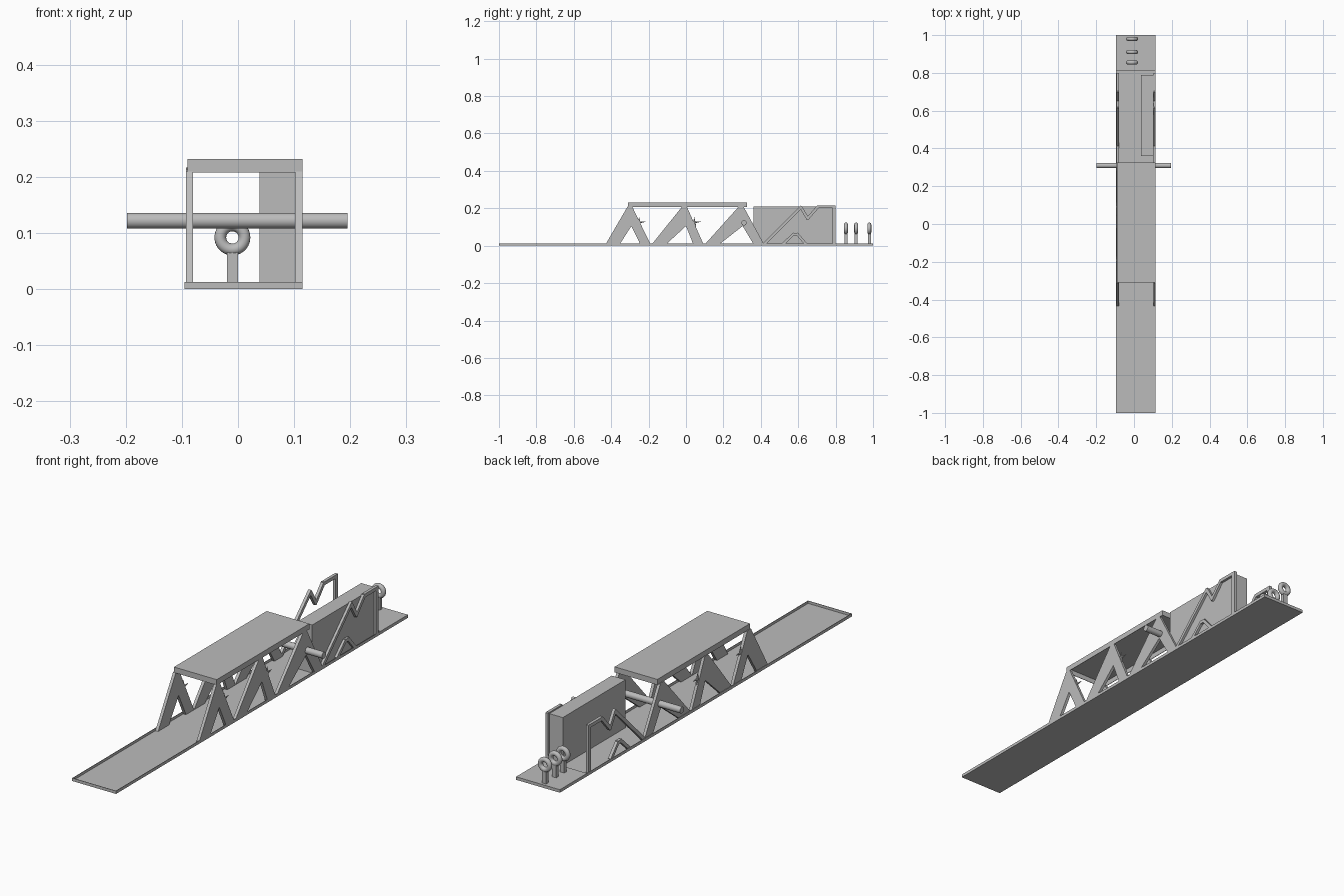
import bpy, bmesh, math
from mathutils import Vector

cube = bpy.data.objects.get("Cube")
if cube:
    bpy.data.objects.remove(cube, do_unlink=True)

grey = bpy.data.materials.new("plain grey")
grey.use_nodes = True
grey.diffuse_color = (0.5, 0.5, 0.5, 1)
grey.node_tree.nodes["Principled BSDF"].inputs["Base Color"].default_value = (0.5, 0.5, 0.5, 1)


def finish(name, bm):
    bmesh.ops.recalc_face_normals(bm, faces=bm.faces)
    mesh = bpy.data.meshes.new(name)
    bm.to_mesh(mesh)
    bm.free()
    ob = bpy.data.objects.new(name, mesh)
    bpy.context.collection.objects.link(ob)
    mesh.materials.append(grey)
    return ob


def box(name, lo, hi):
    bm = bmesh.new()
    bmesh.ops.create_cube(bm, size=1)
    for v in bm.verts:
        v.co = Vector([(a + b) / 2 + c * (b - a) for a, b, c in zip(lo, hi, v.co)])
    return finish(name, bm)


def tray(name, lo, hi, floor, wall=0.002):
    """Shallow tray; floor is the (bottom, top) of its panel."""
    box(name + "_panel", (lo[0], lo[1], floor[0]), (hi[0], hi[1], floor[1]))
    for side, x in (("right", lo[0]), ("left", hi[0] - wall)):
        box(f"{name}_rim_{side}", (x, lo[1], lo[2]), (x + wall, hi[1], hi[2]))
    for end, y in (("front", lo[1]), ("back", hi[1] - wall)):
        box(f"{name}_rim_{end}", (lo[0], y, lo[2]), (hi[0], y + wall, hi[2]))


def plate(name, outline, x0, x1):
    """Extrude a (y, z) outline across x."""
    bm = bmesh.new()
    face = bm.faces.new([bm.verts.new((x0, y, z)) for y, z in outline])
    moved = bmesh.ops.extrude_face_region(bm, geom=[face])["geom"]
    bmesh.ops.translate(bm, vec=(x1 - x0, 0, 0),
                        verts=[v for v in moved if isinstance(v, bmesh.types.BMVert)])
    return finish(name, bm)


def bars(name, points, width, x0, x1):
    """Flat bars joining (y, z) points."""
    for i, (a, b) in enumerate(zip(points, points[1:])):
        a, b = Vector(a), Vector(b)
        d = (b - a).normalized()
        n = Vector((-d.y, d.x)) * width / 2
        a, b = a - d * width / 3, b + d * width / 3
        plate(f"{name}_{i}", [a + n, b + n, b - n, a - n], x0, x1)


def cone(name, base, tip, r1, r2, sides):
    base, tip = Vector(base), Vector(tip)
    axis = tip - base
    bm = bmesh.new()
    bmesh.ops.create_cone(bm, cap_ends=True, segments=sides, radius1=r1, radius2=r2,
                          depth=axis.length)
    bm.transform(axis.to_track_quat('Z', 'Y').to_matrix().to_4x4())
    bmesh.ops.translate(bm, verts=bm.verts, vec=(base + tip) / 2)
    return finish(name, bm)


def smooth(ob):
    bpy.ops.object.select_all(action='DESELECT')
    ob.select_set(True)
    bpy.context.view_layer.objects.active = ob
    bpy.ops.object.shade_smooth_by_angle()


# Deck tray with a closed rear section, and the raised roof
tray("deck", (-0.095, -1, 0), (0.115, 0.815, 0.013), (0, 0.002))
box("rear_deck", (-0.095, 0.815, 0), (0.115, 1, 0.013))
tray("roof", (-0.09, -0.31, 0.208), (0.115, 0.325, 0.232), (0.23, 0.232))

# Tall cabin block
box("cabin", (0.038, 0.36, 0.002), (0.104, 0.79, 0.21))

# Side trusses: front foot, apex and rear foot of each A-frame
frames = [(-0.433, -0.30, -0.187), (-0.187, -0.008, 0.096), (0.096, 0.295, 0.42)]
for side, x0, x1 in (("right", -0.093, -0.08), ("left", 0.102, 0.115)):
    for i, (front, apex, rear) in enumerate(frames):
        plate(f"a_frame_{side}_{i}",
              [(front, 0.002), (apex - 0.012, 0.21), (apex + 0.012, 0.21), (rear, 0.002),
               (rear - 0.055, 0.002), (apex + 0.008, 0.105), (front + 0.075, 0.002)], x0, x1)
    # Thin zigzag rail, its small inner frame and the end post
    bars(f"zigzag_rail_{side}", [(0.42, 0.012), (0.615, 0.205), (0.65, 0.145),
                                 (0.705, 0.208), (0.785, 0.208)], 0.015, x0, x1)
    bars(f"small_frame_{side}", [(0.52, 0.01), (0.575, 0.062), (0.595, 0.062),
                                 (0.64, 0.01)], 0.014, x0, x1)
    box(f"end_post_{side}", (x0, 0.782, 0.002), (x1, 0.8, 0.215))
    # Little spikes on the rear legs
    for i, y in enumerate((-0.25, 0.045)):
        for j, angle in enumerate((0.1, 1.6, 3.6, 5.0)):
            cone(f"spike_{side}_{i}_{j}", ((x0 + x1) / 2, y, 0.125),
                 ((x0 + x1) / 2, y + 0.035 * math.cos(angle), 0.125 + 0.03 * math.sin(angle)),
                 0.006, 0, 8)

# Cross bar
smooth(cone("cross_bar", (-0.198, 0.31, 0.122), (0.195, 0.31, 0.122), 0.014, 0.014, 32))

# Ring targets on posts
for i, y in enumerate((0.855, 0.91, 0.98)):
    bpy.ops.mesh.primitive_torus_add(location=(-0.01, y, 0.092), rotation=(math.pi / 2, 0, 0),
                                     major_radius=0.0215, minor_radius=0.0105,
                                     major_segments=40, minor_segments=16)
    ring = bpy.context.object
    ring.name = f"ring_{i}"
    ring.data.materials.append(grey)
    smooth(ring)
    box(f"ring_post_{i}", (-0.02, y - 0.008, 0.01), (0, y + 0.008, 0.068))
